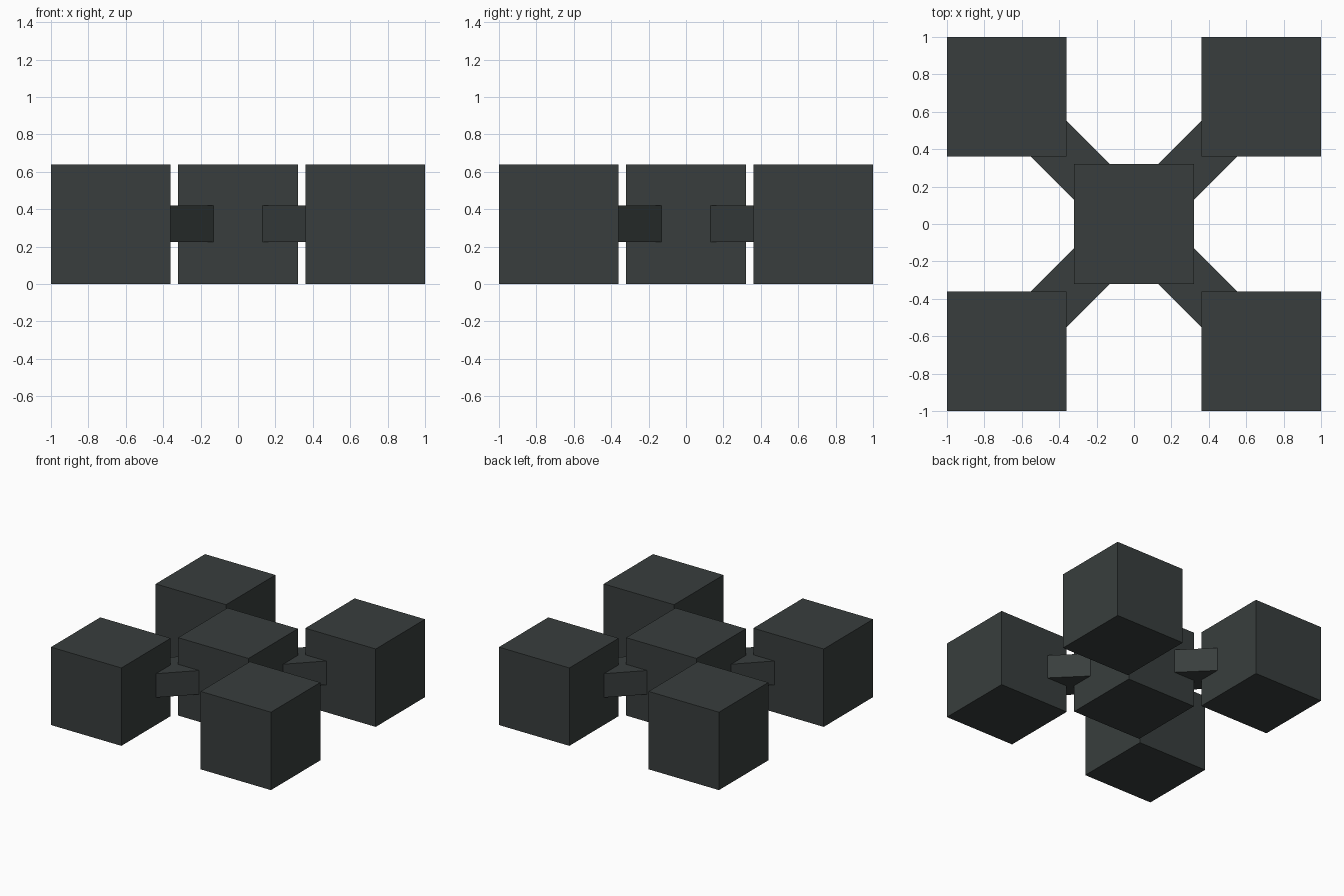
import bpy
import math
from mathutils import Matrix

if "Cube" in bpy.data.objects:
    bpy.data.objects.remove(bpy.data.objects["Cube"])

SIZE = 0.64      # cube edge
OFFSET = 0.68    # centre of the corner cubes
MID = 0.32       # height of all centres

slate = bpy.data.materials.new("dark slate")
slate.diffuse_color = (0.040, 0.048, 0.047, 1.0)
slate.use_nodes = True
slate.node_tree.nodes["Principled BSDF"].inputs["Base Color"].default_value = slate.diffuse_color


def box(name, centre, size, turn=0.0):
    bpy.ops.mesh.primitive_cube_add(size=1)
    ob = bpy.context.object
    ob.name = name
    ob.data.transform(Matrix.Diagonal((*size, 1.0)))
    ob.location = centre
    ob.rotation_euler.z = turn
    ob.data.materials.append(slate)
    return ob


# Central cube
box("centre_cube", (0, 0, MID), (SIZE, SIZE, SIZE))

# Corner cubes, each joined to the centre by a diagonal bar
for side_y, row in ((-1, "front"), (1, "back")):
    for side_x, col in ((-1, "left"), (1, "right")):
        box(f"{row}_{col}_cube", (side_x * OFFSET, side_y * OFFSET, MID),
            (SIZE, SIZE, SIZE))
        box(f"{row}_{col}_bar", (side_x * 0.34, side_y * 0.34, 0.323),
            (0.62, 0.269, 0.196), math.atan2(side_y, side_x))
